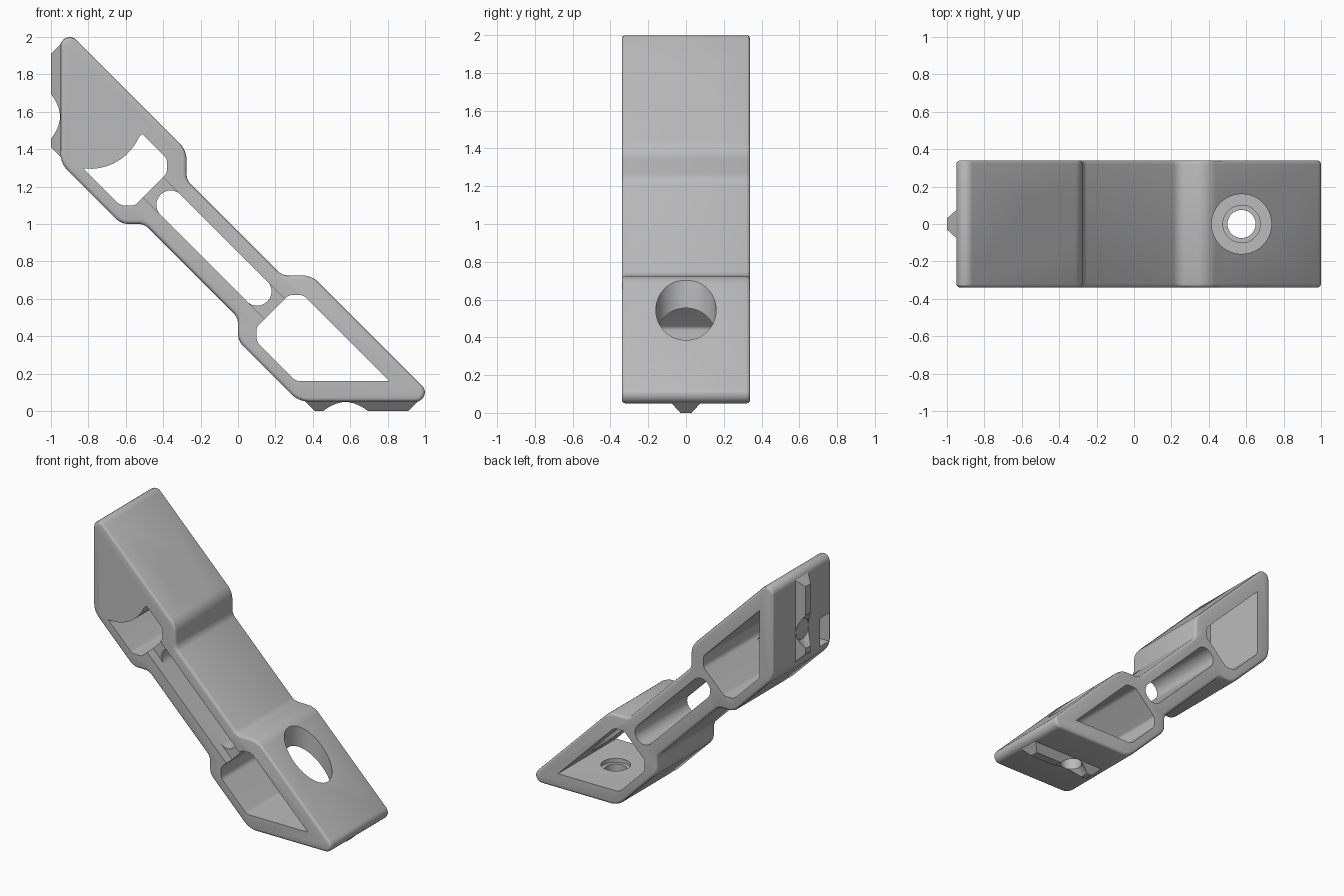
import bpy, bmesh, math
from mathutils import Vector

cube = bpy.data.objects.get("Cube")
if cube:
    bpy.data.objects.remove(cube, do_unlink=True)

grey = bpy.data.materials.new("plain_grey")
grey.use_nodes = True
grey.diffuse_color = (0.5, 0.5, 0.5, 1)
grey.node_tree.nodes["Principled BSDF"].inputs["Base Color"].default_value = (0.5, 0.5, 0.5, 1)

HALF = 0.34


def swap(p):
    """Mirror a point (x, z, ...) onto the other end of the brace."""
    return (p[1] - 1, p[0] + 1, *p[2:])


def rounded(points, steps=8):
    """Round each (x, z, radius) corner of a closed outline."""
    out = []
    for i, (x, z, r) in enumerate(points):
        p = Vector((x, z))
        a = (Vector(points[i - 1][:2]) - p).normalized()
        b = (Vector(points[(i + 1) % len(points)][:2]) - p).normalized()
        if r == 0:
            out.append(p)
            continue
        half = a.angle(b) / 2
        centre = p + (a + b).normalized() * r / math.sin(half)
        start = p + a * r / math.tan(half) - centre
        end = p + b * r / math.tan(half) - centre
        turn = start.angle_signed(end)
        for k in range(steps + 1):
            t = -turn * k / steps
            c, s = math.cos(t), math.sin(t)
            out.append(centre + Vector((start.x * c - start.y * s, start.x * s + start.y * c)))
    return out


def finish(name, bm):
    bmesh.ops.recalc_face_normals(bm, faces=bm.faces)
    mesh = bpy.data.meshes.new(name)
    bm.to_mesh(mesh)
    bm.free()
    mesh.materials.append(grey)
    ob = bpy.data.objects.new(name, mesh)
    bpy.context.collection.objects.link(ob)
    return ob


def prism(name, outline, y0, y1):
    bm = bmesh.new()
    face = bm.faces.new([bm.verts.new((p[0], y0, p[1])) for p in outline])
    new = bmesh.ops.extrude_face_region(bm, geom=[face])["geom"]
    bmesh.ops.translate(bm, vec=(0, y1 - y0, 0),
                        verts=[v for v in new if isinstance(v, bmesh.types.BMVert)])
    return finish(name, bm)


def mirror_end(ob):
    """Move a part from the lower end to the upper end."""
    bm = bmesh.new()
    bm.from_mesh(ob.data)
    for v in bm.verts:
        v.co.x, v.co.z = swap((v.co.x, v.co.z))
    bmesh.ops.recalc_face_normals(bm, faces=bm.faces)
    bm.to_mesh(ob.data)
    bm.free()


def cone(name, x, z0, z1, r0, r1):
    """Upright round cutter from z0 to z1."""
    bm = bmesh.new()
    bmesh.ops.create_cone(bm, cap_ends=True, segments=48, radius1=r0, radius2=r1, depth=z1 - z0)
    bmesh.ops.translate(bm, vec=(x, 0, (z0 + z1) / 2), verts=bm.verts)
    return finish(name, bm)


def apply(ob, mod):
    bpy.context.view_layer.objects.active = ob
    bpy.ops.object.modifier_apply(modifier=mod.name)


def combine(ob, other, operation="DIFFERENCE"):
    mod = ob.modifiers.new("combine", "BOOLEAN")
    mod.object, mod.operation, mod.solver = other, operation, "EXACT"
    apply(ob, mod)
    bpy.data.objects.remove(other, do_unlink=True)


# Outer body: half an outline above and below the beam, mirrored end to end
upper = [(-0.95, 2.07, 0.05), (-0.275, 1.395, 0.13), (-0.275, 1.235, 0.08)]
lower = [(-0.5, 1.0, 0.08), (-0.625, 1.0, 0.1), (-0.95, 1.325, 0.14)]
outline = (upper + [swap(p) for p in reversed(upper)]
           + [swap(p) for p in reversed(lower)] + lower)
body = prism("brace_body", rounded(outline), -HALF, HALF)
bevel = body.modifiers.new("soft_edges", "BEVEL")
bevel.width, bevel.segments, bevel.use_clamp_overlap = 0.02, 3, False
bevel.limit_method, bevel.angle_limit = "ANGLE", math.radians(50)
apply(body, bevel)

# End pockets
pocket = [(0.81, 0.16, 0), (0.35, 0.62, 0.05), (0.27, 0.62, 0.05),
          (0.10, 0.45, 0.03), (0.10, 0.37, 0.05), (0.31, 0.16, 0.05)]
for pts in (pocket, [swap(p) for p in pocket]):
    combine(body, prism("pocket_cutter", rounded(pts), -1, 1))


def band(low, high, start, end, r):
    """Outline along the beam, bounded by x + z and x - z."""
    corners = [(low, start), (high, start), (high, end), (low, end)]
    return rounded([((s + d) / 2, (s - d) / 2, r) for s, d in corners])


# Beam slot, and the shallow front channel that sets the webs back
combine(body, prism("slot_cutter", band(0.635, 0.85, -1.57, -0.43, 0.074), -1, 1))
combine(body, prism("channel_cutter", band(0.635, 0.85, -1.67, -0.33, 0), -1, -0.27))

# Side boss that closes the front of the upper pocket
arc = [(-0.79 + 0.285 * math.cos(math.radians(a)), 1.58 + 0.285 * math.sin(math.radians(a)))
       for a in range(-112, -23, 8)]
boss = prism("side_boss", arc + [(-0.48, 1.51), (-0.9, 1.93)], -HALF, -0.17)
combine(body, boss, "UNION")
corner = [(-1.1, 1.36), (-0.72, 1.36), (-0.72, 1.57), (-1.1, 1.57)]
combine(body, prism("corner_recess_cutter", corner, -0.32, -0.21))

# Screw holes with tool access, and tapered locating ribs, at both ends
HOLE_X = 0.575
for end in ("lower", "upper"):
    for spec in ((0.16, 1.0, 0.16, 0.16), (0.13, 0.2, 0.1, 0.1), (-0.1, 0.3, 0.075, 0.075)):
        cutter = cone("hole_cutter", HOLE_X, *spec)
        if end == "upper":
            mirror_end(cutter)
        combine(body, cutter)
    bm = bmesh.new()
    loops = []
    for z, x0, x1, y in ((0.055, 0.355, 0.965, 0.08), (0, 0.41, 0.91, 0.03)):
        loops.append([bm.verts.new(c) for c in ((x0, -y, z), (x1, -y, z), (x1, y, z), (x0, y, z))])
        bm.faces.new(loops[-1])
    for i in range(4):
        j = (i + 1) % 4
        bm.faces.new((loops[0][i], loops[0][j], loops[1][j], loops[1][i]))
    rib = finish(end + "_locating_rib", bm)
    combine(rib, cone("rib_cutter", HOLE_X, -0.02, 0.06, 0.145, 0.06))
    combine(rib, cone("rib_hole_cutter", HOLE_X, -0.1, 0.2, 0.075, 0.075))
    if end == "upper":
        mirror_end(rib)

# Smooth the curves and keep edges crisp
bpy.ops.object.select_all(action="DESELECT")
body.select_set(True)
bpy.context.view_layer.objects.active = body
bpy.ops.object.shade_smooth_by_angle(angle=math.radians(30))
